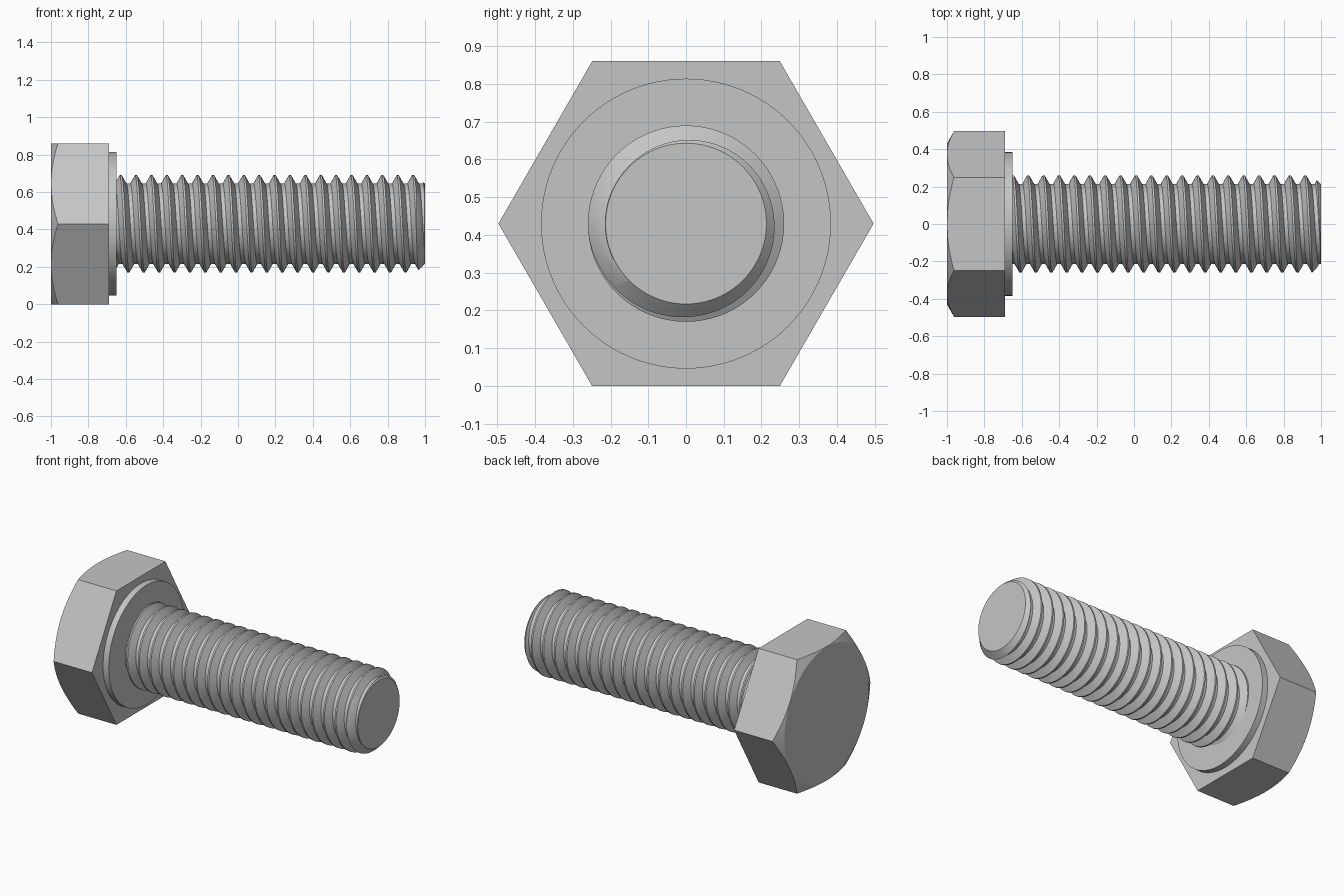
import bpy, bmesh, math

if "Cube" in bpy.data.objects:
    bpy.data.objects.remove(bpy.data.objects["Cube"])

AXIS_Z = 0.43          # height of the bolt axis (runs along x)
steel = bpy.data.materials.new("steel grey")
steel.diffuse_color = (0.56, 0.56, 0.56, 1)
steel.use_nodes = True
steel.node_tree.nodes["Principled BSDF"].inputs["Base Color"].default_value = steel.diffuse_color


def point(x, r, a):
    return (x, -r * math.sin(a), AXIS_Z + r * math.cos(a))


def make_object(name, bm):
    bmesh.ops.recalc_face_normals(bm, faces=bm.faces)
    mesh = bpy.data.meshes.new(name)
    bm.to_mesh(mesh)
    bm.free()
    ob = bpy.data.objects.new(name, mesh)
    bpy.context.collection.objects.link(ob)
    mesh.materials.append(steel)
    return ob


def lathe(name, profile, sides, phase=0.0):
    """Closed solid turned about the bolt axis from (x, radius) pairs."""
    bm = bmesh.new()
    rings = [[bm.verts.new(point(x, r, phase + math.tau * i / sides))
              for i in range(sides)] for x, r in profile]
    for a, b in zip(rings, rings[1:]):
        for i in range(sides):
            j = (i + 1) % sides
            bm.faces.new((a[i], a[j], b[j], b[i]))
    bm.faces.new(rings[0])
    bm.faces.new(rings[-1])
    return make_object(name, bm)


def trim(ob, cutter):
    """Keep only the part of ob inside cutter, then discard the cutter."""
    mod = ob.modifiers.new("trim", 'BOOLEAN')
    mod.operation = 'INTERSECT'
    mod.solver = 'EXACT'
    mod.object = cutter
    bpy.context.view_layer.update()
    deps = bpy.context.evaluated_depsgraph_get()
    mesh = bpy.data.meshes.new_from_object(ob.evaluated_get(deps))
    ob.modifiers.clear()
    ob.data = mesh
    bpy.data.objects.remove(cutter)


def helix_solid(name, start, pitch, turns, root, crest, sides):
    """Solid threaded rod, right-handed, one crest per pitch."""
    steps = [(0.0, root), (0.25, root), (0.5625, crest), (0.6875, crest)]
    bm = bmesh.new()
    rows = []
    # each row is one profile line along the axis; rows shift with angle
    for i in range(sides):
        rows.append([bm.verts.new(point(start + pitch * (k + f + i / sides), r,
                                        math.tau * i / sides))
                     for k in range(turns) for f, r in steps])
    # the row after a full turn is the first row moved on by one pitch
    tail = [bm.verts.new(point(start + pitch * (turns + f), r, 0)) for f, r in steps]
    rows.append(rows[0][len(steps):] + tail)
    for a, b in zip(rows, rows[1:]):
        for j in range(len(a) - 1):
            bm.faces.new((a[j], a[j + 1], b[j + 1], b[j]))
    # fan caps over the two open spiral ends
    edges = [e for e in bm.edges if e.is_boundary]
    length = pitch * (turns + 1)
    ends = [bm.verts.new(point(start + pitch * 0.5, 0, 0)),
            bm.verts.new(point(start + length - pitch * 0.5, 0, 0))]
    for e in edges:
        x = (e.verts[0].co.x + e.verts[1].co.x) / 2
        hub = ends[0] if x < start + length / 2 else ends[1]
        bm.faces.new((e.verts[0], e.verts[1], hub))
    return make_object(name, bm)


# Hexagonal head, outer corners rounded off by a shallow cone
head = lathe("hex_head", [(-1.0, 0.497), (-0.69, 0.497)], 6, math.pi / 2)
trim(head, lathe("head_cutter", [(-1.02, 0.393), (-0.9, 0.61), (-0.6, 0.61)], 120))

# Raised bearing face under the head
collar = lathe("bearing_collar", [(-0.70, 0.384), (-0.65, 0.384)], 96)

# Threaded shank with a chamfered tip
PITCH = 0.0823
shank = helix_solid("threaded_shank", -0.545 - PITCH * 4.625, PITCH, 25,
                    0.215, 0.26, 72)
trim(shank, lathe("shank_cutter", [(-0.69, 0.3), (0.913, 0.3), (1.0, 0.213)], 96))

for ob in (head, collar, shank):
    bpy.ops.object.select_all(action='DESELECT')
    ob.select_set(True)
    bpy.context.view_layer.objects.active = ob
    bpy.ops.object.shade_smooth_by_angle(angle=math.radians(20))
